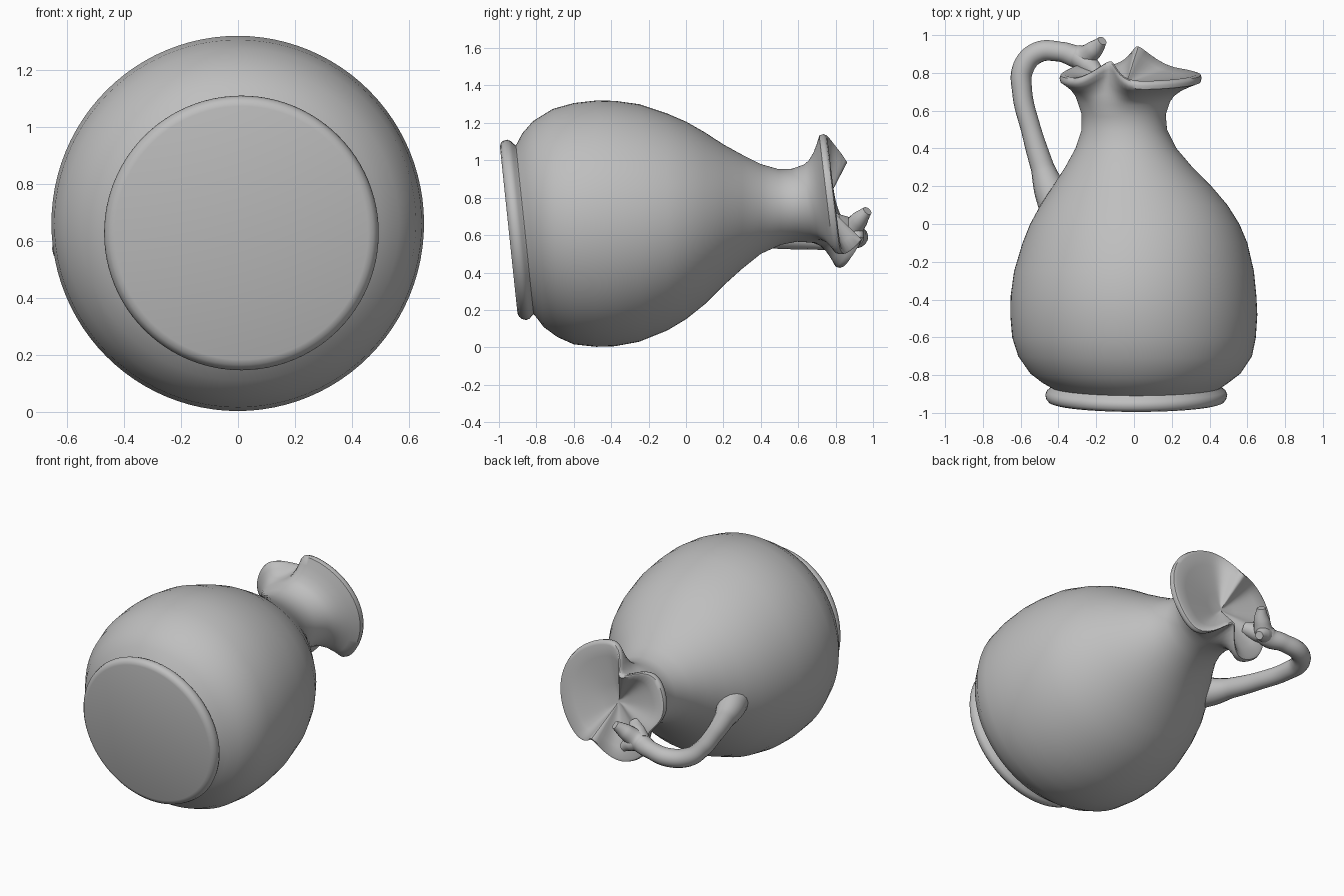
import bpy, bmesh, math
from mathutils import Vector

if "Cube" in bpy.data.objects:
    bpy.data.objects.remove(bpy.data.objects["Cube"])

clay = bpy.data.materials.new("grey clay")
clay.diffuse_color = (0.52, 0.52, 0.52, 1)
clay.use_nodes = True
clay.node_tree.nodes["Principled BSDF"].inputs["Base Color"].default_value = clay.diffuse_color
N = 96


def lobe(a, centre, width):
    """Bell-shaped weight around an angle in degrees."""
    d = (math.degrees(a) - centre + 180) % 360 - 180
    return math.exp(-(d / width) ** 2)


def ring(y, left, right, low, high, tilt):
    """Elliptical section of the jug, leaning by tilt."""
    cx, cz = (left + right) / 2, (low + high) / 2
    rx, rz = (right - left) / 2, (high - low) / 2
    return [Vector((cx + rx * math.cos(a), y + tilt * rz * math.sin(a), cz + rz * math.sin(a)))
            for a in angles]


def rim(scale, lift):
    """Wavy pouring lip: two pinched folds between the lobes."""
    pts = []
    for a in angles:
        p1, p2, back = lobe(a, 114, 17), lobe(a, 284, 17), lobe(a, 203, 18)
        r = (0.365 + 0.02 * lobe(a, 15, 40) - 0.12 * p1 - 0.15 * p2 - 0.06 * back) * scale
        z = r * math.sin(a)
        y = 0.785 - 0.12 * z + 0.09 * p1 + 0.12 * p2 + 0.03 * back + lift
        pts.append(Vector((-0.03 + r * math.cos(a), y, 0.775 + z)))
    return pts


def mesh_object(name, rings):
    """Skin a stack of rings and close both ends with a fan."""
    bm = bmesh.new()
    rows = [[bm.verts.new(p) for p in r] for r in rings]
    for lo, hi in zip(rows, rows[1:]):
        for i in range(N):
            j = (i + 1) % N
            bm.faces.new((lo[i], lo[j], hi[j], hi[i]))
    for row in (rows[0], rows[-1]):
        c = bm.verts.new(sum((v.co for v in row), Vector()) / N)
        for i in range(N):
            bm.faces.new((row[i], row[(i + 1) % N], c))
    bmesh.ops.recalc_face_normals(bm, faces=bm.faces)
    me = bpy.data.meshes.new(name)
    bm.to_mesh(me)
    bm.free()
    finish(name, me)


def finish(name, me):
    ob = bpy.data.objects.new(name, me)
    bpy.context.collection.objects.link(ob)
    me.materials.clear()
    me.materials.append(clay)
    bpy.ops.object.select_all(action='DESELECT')
    ob.select_set(True)
    bpy.context.view_layer.objects.active = ob
    bpy.ops.object.shade_smooth_by_angle(angle=math.radians(50))


def tube(name, pts):
    """Round tube through (x, y, z, radius) points."""
    cu = bpy.data.curves.new(name + "_path", 'CURVE')
    cu.dimensions = '3D'
    cu.bevel_depth = 1.0
    cu.bevel_resolution = 6
    cu.resolution_u = 8
    cu.use_fill_caps = True
    sp = cu.splines.new('BEZIER')
    sp.bezier_points.add(len(pts) - 1)
    for bp, (x, y, z, r) in zip(sp.bezier_points, pts):
        bp.co, bp.radius = (x, y, z), r
        bp.handle_left_type = bp.handle_right_type = 'AUTO'
    tmp = bpy.data.objects.new(name + "_path", cu)
    bpy.context.collection.objects.link(tmp)
    bpy.context.view_layer.update()
    dg = bpy.context.evaluated_depsgraph_get()
    me = bpy.data.meshes.new_from_object(tmp.evaluated_get(dg))
    bpy.data.objects.remove(tmp)
    finish(name, me)


angles = [2 * math.pi * i / N for i in range(N)]

# Foot: a tilted disc with a rounded edge
foot = [(-0.948, 0.445), (-0.942, 0.463), (-0.928, 0.476), (-0.905, 0.482),
        (-0.885, 0.474), (-0.872, 0.458), (-0.862, 0.452)]
rings = [ring(y, 0.012 - r, 0.012 + r, 0.628 - r, 0.628 + r, -0.105) for y, r in foot]

# Belly and neck: y, left, right, low, high, tilt
body = [(-0.835, -0.49, 0.505, 0.155, 1.145, -0.08),
        (-0.79, -0.55, 0.565, 0.11, 1.21, -0.05),
        (-0.70, -0.613, 0.625, 0.055, 1.275, -0.02),
        (-0.60, -0.645, 0.645, 0.016, 1.306, 0),
        (-0.48, -0.655, 0.653, 0.003, 1.32, 0),
        (-0.38, -0.653, 0.648, 0.006, 1.318, 0),
        (-0.25, -0.635, 0.635, 0.03, 1.30, 0),
        (-0.10, -0.59, 0.60, 0.09, 1.25, 0),
        (0.0, -0.55, 0.558, 0.15, 1.207, 0),
        (0.1, -0.495, 0.495, 0.23, 1.15, 0),
        (0.2, -0.43, 0.41, 0.33, 1.085, 0),
        (0.3, -0.365, 0.31, 0.42, 1.03, 0),
        (0.4, -0.31, 0.225, 0.50, 0.98, 0),
        (0.5, -0.277, 0.175, 0.548, 0.953, -0.03),
        (0.58, -0.277, 0.168, 0.565, 0.955, -0.06),
        (0.65, -0.30, 0.192, 0.56, 0.977, -0.1)]
rings += [ring(*b) for b in body]

# Flaring lip, its thin edge, and the shallow hollow of the mouth
neck_top = rings[-1]
edge = rim(1.0, -0.03)
for t, e in ((0.3, 0.14), (0.6, 0.4), (0.82, 0.7)):
    rings.append([Vector((p.x + (q.x - p.x) * e, p.y + (q.y - p.y) * t, p.z + (q.z - p.z) * e))
                  for p, q in zip(neck_top, edge)])
inner = rim(0.95, 0.012)
rings += [edge, rim(1.015, -0.01), rim(1.0, 0.006), inner]
hollow = Vector((-0.04, 0.745, 0.765))
rings += [[p.lerp(hollow, t) for p in inner] for t in (0.2, 0.45, 0.7, 0.88)]
mesh_object("jug_body", rings)

# Handle looping from the shoulder to the lip, ending in an upturned tip
tube("handle", [(-0.40, 0.08, 0.63, 0.10), (-0.445, 0.18, 0.61, 0.085),
                (-0.485, 0.30, 0.595, 0.062), (-0.545, 0.50, 0.58, 0.053),
                (-0.592, 0.70, 0.575, 0.053), (-0.585, 0.83, 0.575, 0.057),
                (-0.51, 0.908, 0.585, 0.056), (-0.39, 0.912, 0.60, 0.053),
                (-0.28, 0.885, 0.62, 0.062), (-0.21, 0.925, 0.68, 0.048),
                (-0.168, 0.97, 0.73, 0.026)])

# Thumb rest: side prong and the root joining the lip
tube("thumb_rest_prong", [(-0.29, 0.885, 0.62, 0.055), (-0.23, 0.91, 0.60, 0.045),
                          (-0.19, 0.925, 0.57, 0.025)])
tube("handle_root", [(-0.30, 0.885, 0.62, 0.055), (-0.24, 0.84, 0.65, 0.055),
                     (-0.19, 0.79, 0.68, 0.04)])
